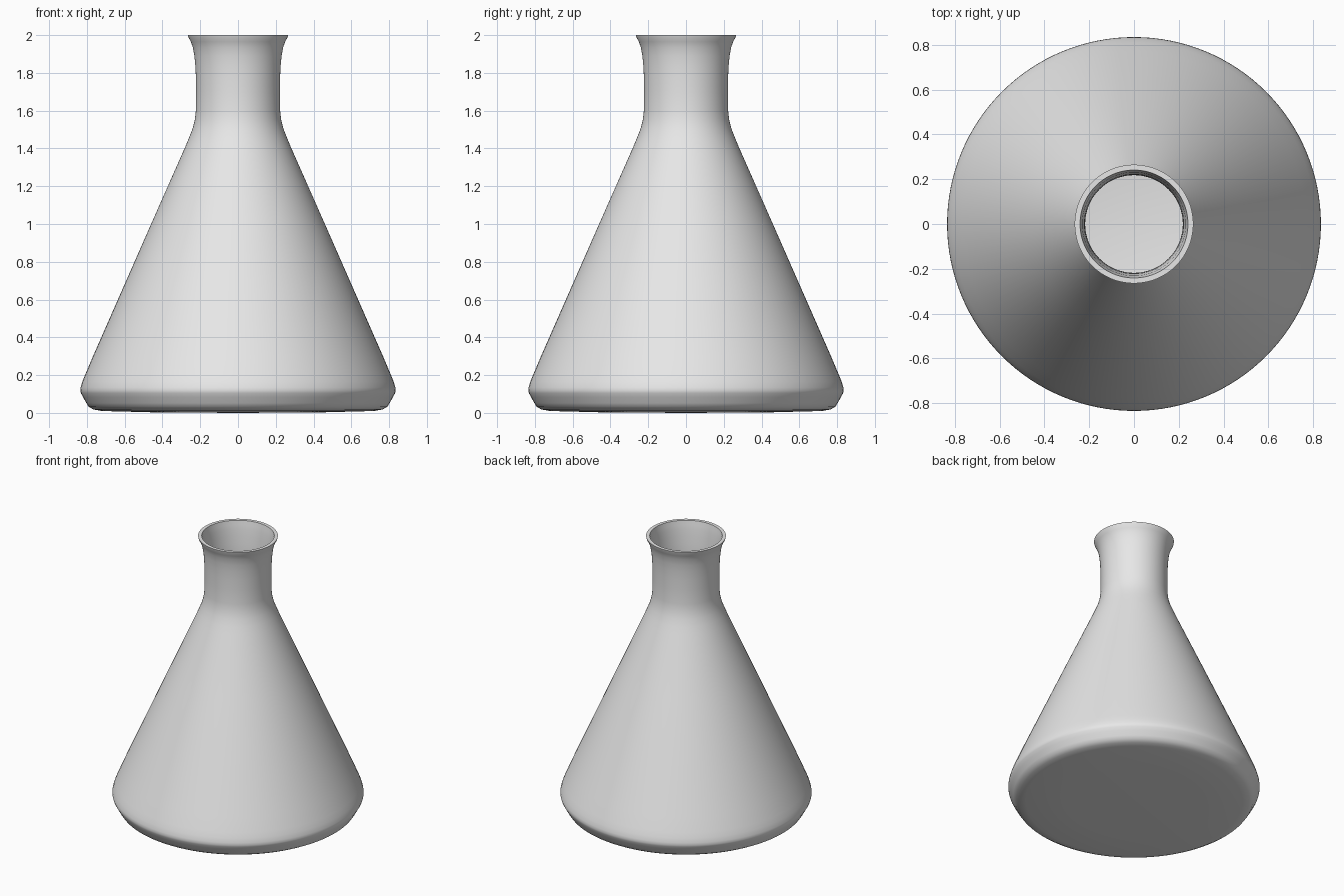
import bpy, bmesh, math

if "Cube" in bpy.data.objects:
    bpy.data.objects.remove(bpy.data.objects["Cube"])

SEGMENTS = 128

glass = bpy.data.materials.new("pale grey glass")
glass.diffuse_color = (0.8, 0.8, 0.8, 1.0)
glass.use_nodes = True
glass.node_tree.nodes["Principled BSDF"].inputs["Base Color"].default_value = glass.diffuse_color


def lathe(name, profile, material):
    """Revolve an (radius, height) profile around z."""
    bm = bmesh.new()
    verts = [bm.verts.new((r, 0, z)) for r, z in profile]
    edges = [bm.edges.new(pair) for pair in zip(verts, verts[1:])]
    bmesh.ops.spin(bm, geom=verts + edges, cent=(0, 0, 0), axis=(0, 0, 1),
                   angle=math.tau, steps=SEGMENTS, use_duplicate=False)
    bmesh.ops.remove_doubles(bm, verts=bm.verts, dist=0.0002)
    bmesh.ops.recalc_face_normals(bm, faces=bm.faces)
    mesh = bpy.data.meshes.new(name)
    bm.to_mesh(mesh)
    bm.free()
    mesh.materials.append(material)
    obj = bpy.data.objects.new(name, mesh)
    bpy.context.collection.objects.link(obj)
    bpy.ops.object.select_all(action='DESELECT')
    obj.select_set(True)
    bpy.context.view_layer.objects.active = obj
    bpy.ops.object.shade_smooth_by_angle(angle=math.radians(40))
    return obj


# Slightly domed underside and rounded foot
base = [(0, 0), (0.45, 0.003), (0.72, 0.010), (0.765, 0.018), (0.79, 0.032),
        (0.803, 0.052), (0.82, 0.083), (0.832, 0.105), (0.835, 0.118),
        (0.833, 0.135), (0.824, 0.165)]
# Straight cone
cone = [(0.81, 0.2), (0.77, 0.295), (0.46, 1.0), (0.283, 1.4)]
# Curved shoulder and neck
neck = [(0.262, 1.45), (0.242, 1.5), (0.229, 1.55), (0.223, 1.6),
        (0.222, 1.7), (0.223, 1.78), (0.226, 1.84), (0.231, 1.89)]
# Flared lip
lip = [(0.239, 1.935), (0.250, 1.965), (0.263, 1.99), (0.265, 2.0)]
mouth = [(0.241, 2.0), (0.236, 1.97), (0.231, 1.94)]

# Thin inner wall follows the outer one, ending in a flat inner floor
WALL = 0.004
inner = [(r - WALL, z) for r, z in reversed(cone + neck)]
inner += [(0.828, 0.12), (0.79, 0.045), (0.75, 0.02), (0, 0.014)]

lathe("flask", base + cone + neck + lip + mouth + inner, glass)
